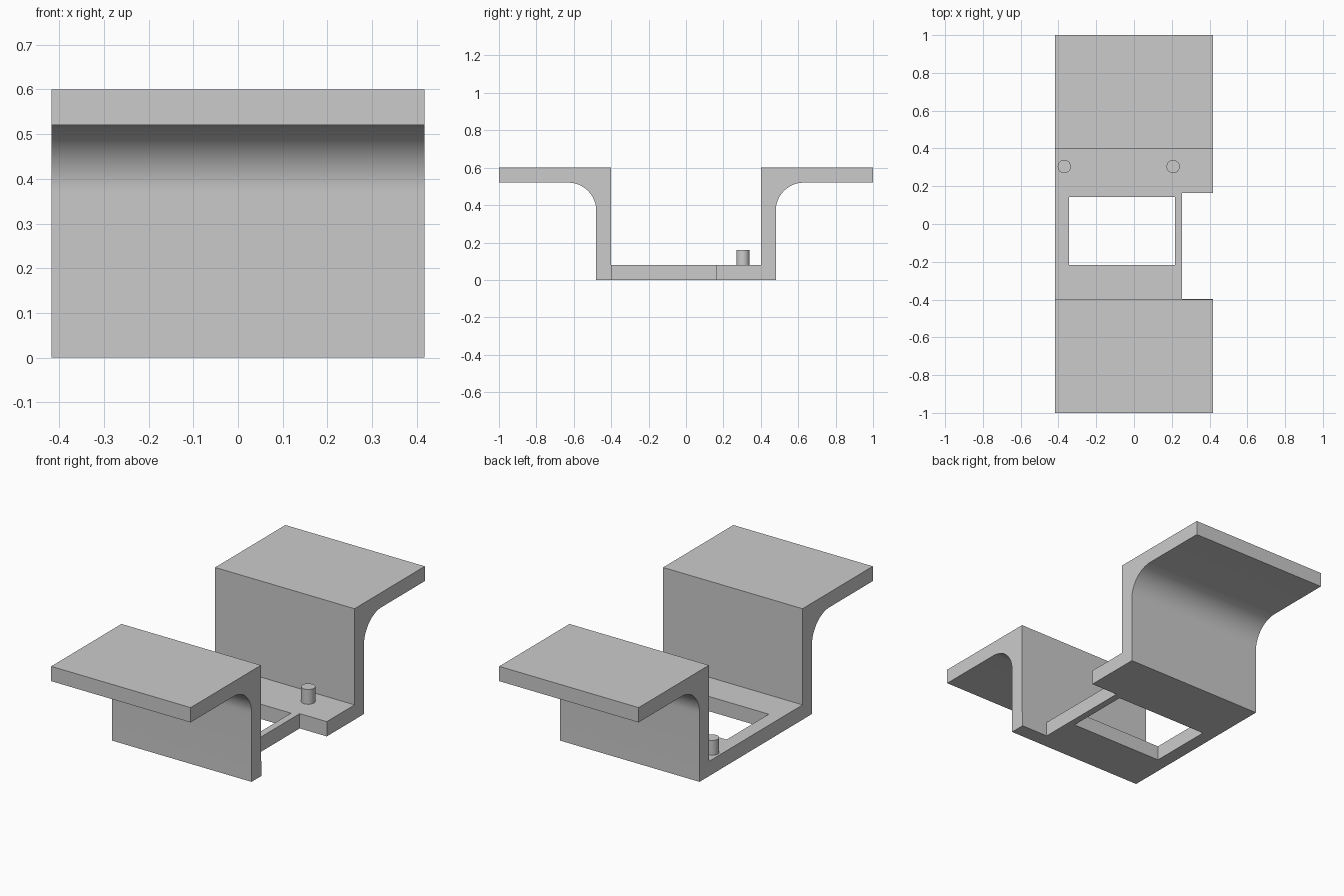
import bpy, bmesh, math
from mathutils import Vector

if "Cube" in bpy.data.objects:
    bpy.data.objects.remove(bpy.data.objects["Cube"], do_unlink=True)

HALF_WIDTH = 0.417
THICK = 0.08
INNER, OUTER = 0.4, 0.48
HEIGHT, REACH = 0.6, 1.0
FILLET = 0.15

grey = bpy.data.materials.new("plain grey")
grey.use_nodes = True
grey.diffuse_color = (0.6, 0.6, 0.6, 1)
grey.node_tree.nodes["Principled BSDF"].inputs["Base Color"].default_value = (0.6, 0.6, 0.6, 1)


def make_object(name, bm):
    bmesh.ops.recalc_face_normals(bm, faces=bm.faces[:])
    mesh = bpy.data.meshes.new(name)
    bm.to_mesh(mesh)
    bm.free()
    mesh.materials.append(grey)
    obj = bpy.data.objects.new(name, mesh)
    bpy.context.collection.objects.link(obj)
    return obj


def smooth(obj):
    bpy.ops.object.select_all(action='DESELECT')
    obj.select_set(True)
    bpy.context.view_layer.objects.active = obj
    bpy.ops.object.shade_smooth_by_angle(angle=math.radians(30))


def box(name, x0, x1, y0, y1, z0, z1):
    bm = bmesh.new()
    bmesh.ops.create_cube(bm, size=1)
    for v in bm.verts:
        v.co = ((v.co.x + 0.5) * (x1 - x0) + x0,
                (v.co.y + 0.5) * (y1 - y0) + y0,
                (v.co.z + 0.5) * (z1 - z0) + z0)
    return make_object(name, bm)


# Bracket: half of the side profile, mirrored and extruded across the width
half = [(OUTER, 0)]
steps = 16
for i in range(steps + 1):
    a = math.pi - i / steps * math.pi / 2
    half.append((OUTER + FILLET + FILLET * math.cos(a),
                 HEIGHT - THICK - FILLET + FILLET * math.sin(a)))
half += [(REACH, HEIGHT - THICK), (REACH, HEIGHT), (INNER, HEIGHT), (INNER, THICK)]
profile = half + [(-y, z) for y, z in reversed(half)]

bm = bmesh.new()
face = bm.faces.new([bm.verts.new((-HALF_WIDTH, y, z)) for y, z in profile])
extruded = bmesh.ops.extrude_face_region(bm, geom=[face])["geom"]
bmesh.ops.translate(bm, vec=Vector((2 * HALF_WIDTH, 0, 0)),
                    verts=[g for g in extruded if isinstance(g, bmesh.types.BMVert)])
bracket = make_object("bracket", bm)

# Window and side notch cut through the base
cutters = [box("window_cutter", -0.343, 0.217, -0.217, 0.143, -0.1, 0.2),
           box("notch_cutter", 0.255, 0.6, -0.396, 0.163, -0.1, 0.2)]
for cutter in cutters:
    cutter.hide_render = True
    mod = bracket.modifiers.new(cutter.name, 'BOOLEAN')
    mod.operation = 'DIFFERENCE'
    mod.solver = 'EXACT'
    mod.object = cutter
    bpy.context.view_layer.objects.active = bracket
    bpy.ops.object.modifier_apply(modifier=mod.name)
for cutter in cutters:
    bpy.data.objects.remove(cutter, do_unlink=True)
smooth(bracket)

# Locating pins on the base
for name, x in (("right_pin", -0.369), ("left_pin", 0.207)):
    bm = bmesh.new()
    bmesh.ops.create_cone(bm, cap_ends=True, segments=32,
                          radius1=0.035, radius2=0.035, depth=0.09)
    bmesh.ops.translate(bm, verts=bm.verts[:], vec=Vector((x, 0.304, 0.115)))
    smooth(make_object(name, bm))
